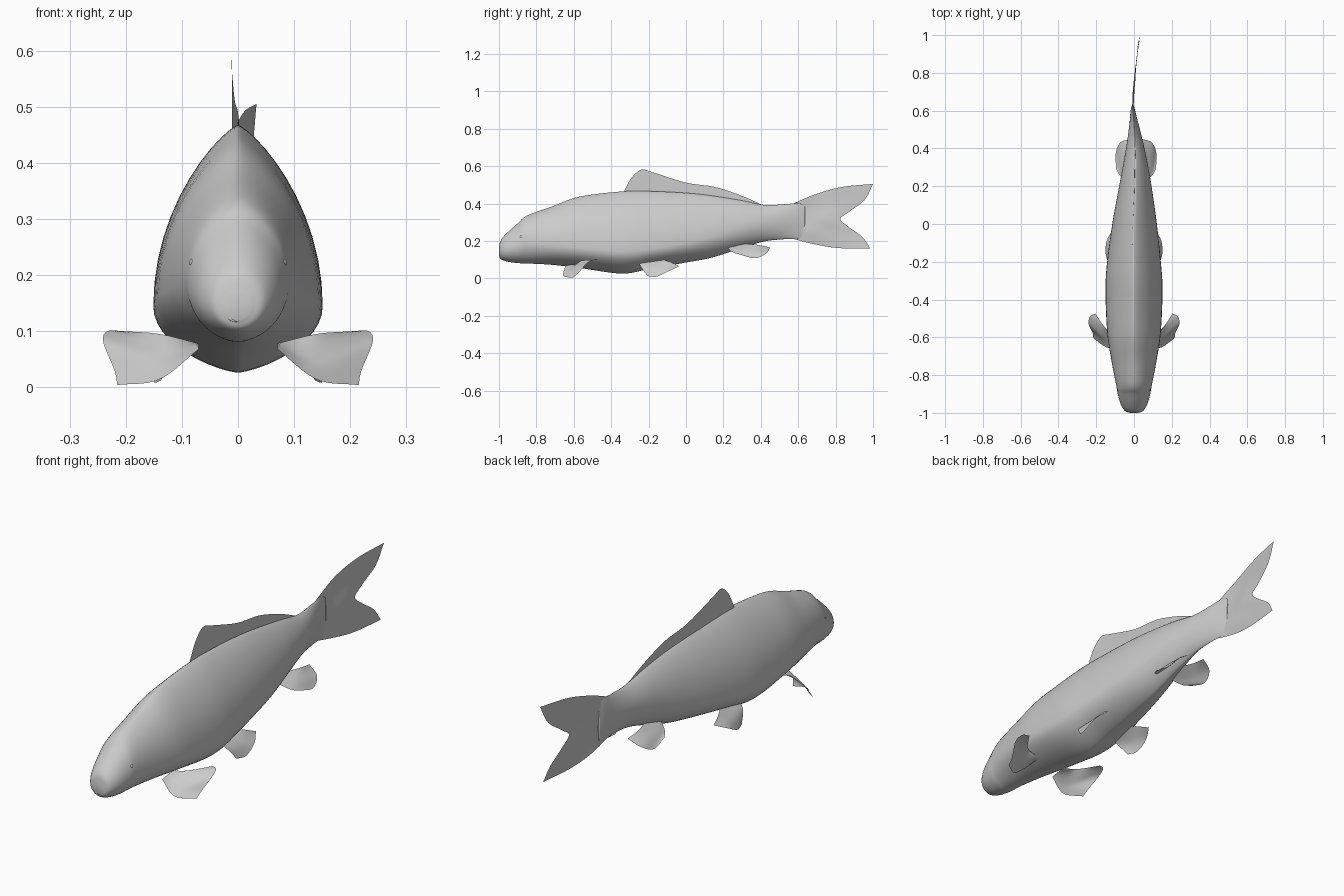
import bpy, bmesh, math
from mathutils import Vector

if "Cube" in bpy.data.objects:
    bpy.data.objects.remove(bpy.data.objects["Cube"])


def spline(pts, n):
    """Resample a list of tuples into n smooth points (Catmull-Rom)."""
    p = [Vector(q) for q in pts]
    out = []
    for k in range(n):
        t = k / (n - 1) * (len(p) - 1)
        i = min(int(t), len(p) - 2)
        f = t - i
        b, c = p[i], p[i + 1]
        a = p[i - 1] if i else b * 2 - c
        d = p[i + 2] if i + 2 < len(p) else c * 2 - b
        out.append(0.5 * (b * 2 + (c - a) * f + (a * 2 - b * 5 + c * 4 - d) * f ** 2
                          + (b * 3 - a - c * 3 + d) * f ** 3))
    return out


def mesh_from_rows(name, rows, closed=False):
    """Skin a grid of points; closed rows become capped rings."""
    bm = bmesh.new()
    grid = [[bm.verts.new(v) for v in r] for r in rows]
    n = len(grid[0])
    for r0, r1 in zip(grid, grid[1:]):
        for j in range(n if closed else n - 1):
            k = (j + 1) % n
            bm.faces.new((r0[j], r0[k], r1[k], r1[j]))
    if closed:
        bm.faces.new(grid[0])
        bm.faces.new(grid[-1])
    bmesh.ops.recalc_face_normals(bm, faces=bm.faces)
    me = bpy.data.meshes.new(name)
    bm.to_mesh(me)
    bm.free()
    me.polygons.foreach_set("use_smooth", [True] * len(me.polygons))
    ob = bpy.data.objects.new(name, me)
    bpy.context.collection.objects.link(ob)
    return ob


def fin(name, rows, n=20, m=12):
    """Fin sheet through root, middle and tip curves."""
    rows = [spline(r, n) for r in rows]
    cols = [spline([r[j] for r in rows], m) for j in range(n)]
    return mesh_from_rows(name, cols)


def fin_pair(name, rows, cx=0.0):
    for side, s in (("right", 1), ("left", -1)):
        fin(f"{name}_{side}", [[(cx + s * x, y, z) for x, y, z in r] for r in rows])


# Body stations: (y, top z, bottom z, half width, x offset, height of widest point)
stations = [
    (-1.0, .165, .12, .022, 0, .5),
    (-.99, .205, .103, .048, 0, .48),
    (-.955, .245, .09, .070, 0, .45),
    (-.90, .294, .082, .086, 0, .43),
    (-.85, .336, .08, .095, 0, .42),
    (-.72, .383, .073, .120, 0, .34),
    (-.57, .437, .056, .142, 0, .28),
    (-.34, .465, .026, .151, 0, .27),
    (-.18, .466, .055, .140, 0, .25),
    (0, .457, .085, .118, .003, .28),
    (.14, .442, .112, .096, .006, .33),
    (.29, .418, .16, .070, .008, .4),
    (.42, .393, .198, .045, .006, .48),
    (.53, .397, .21, .024, 0, .5),
    (.60, .402, .212, .012, -.006, .5),
    (.635, .385, .225, .003, -.006, .5),
]


def ring(st, n=48):
    """Teardrop section, rounder at the head and slimmer along the back."""
    y, zt, zb, w, xo, c = st
    k_head = min(1, max(0, (y + 1) / .5))
    pts = []
    for k in range(n):
        a = 2 * math.pi * k / n
        ca, sa = math.cos(a), math.sin(a)
        power = 1.0 + k_head * (.6 if sa > 0 else .45)
        h = c + sa * ((1 - c) if sa > 0 else c)
        pts.append((xo + w * math.copysign(abs(ca) ** power, ca), y, zb + h * (zt - zb)))
    return pts


body = mesh_from_rows("body", [ring(s) for s in spline(stations, 91)], closed=True)

# Dorsal fin
base = [(-.01, -.33, .45), (-.01, -.15, .455), (-.006, 0, .445), (.003, .2, .42), (.008, .41, .385)]
edge = [(-.01, -.33, .467), (-.01, -.29, .54), (-.011, -.237, .582), (-.011, -.18, .568),
        (-.006, 0, .512), (0, .15, .49), (.004, .29, .445), (.008, .41, .392)]
fin("dorsal_fin", [base, edge], n=36, m=6)

# Forked tail fin
fin("tail_fin", [
    [(-.006, .56, .395), (-.006, .56, .305), (-.006, .56, .215)],
    [(-.006, .70, .453), (-.008, .67, .38), (-.004, .66, .31), (0, .66, .25), (-.004, .69, .182)],
    [(.010, .84, .49), (.004, .80, .40), (.006, .75, .315), (.006, .78, .25), (.010, .82, .162)],
    [(.033, 1.0, .505), (.025, .955, .42), (.012, .87, .355), (.010, .825, .318),
     (.014, .87, .275), (.020, .945, .22), (.028, .985, .16)],
], n=30, m=18)

# Paired fins under the belly
fin_pair("pectoral_fin", [
    [(.07, -.645, .068), (.07, -.61, .074), (.07, -.565, .078)],
    [(.14, -.655, .014), (.14, -.61, .052), (.14, -.56, .095)],
    [(.215, -.605, .004), (.22, -.575, .03), (.24, -.53, .08), (.233, -.49, .1), (.205, -.475, .1)],
])
fin_pair("pelvic_fin", [
    [(.08, -.26, .1), (.08, -.2, .1), (.075, -.14, .105)],
    [(.118, -.24, .06), (.122, -.17, .062), (.1, -.09, .09)],
    [(.137, -.205, .012), (.15, -.155, .01), (.145, -.09, .04), (.115, -.035, .066)],
])
fin_pair("anal_fin", [
    [(.03, .215, .17), (.03, .26, .175), (.025, .32, .185)],
    [(.08, .25, .14), (.075, .31, .15), (.04, .38, .18)],
    [(.105, .29, .127), (.108, .37, .108), (.085, .43, .135), (.033, .45, .166)],
], cx=.011)

# Eyes
for side, s in (("right", 1), ("left", -1)):
    bpy.ops.mesh.primitive_uv_sphere_add(segments=16, ring_count=10, radius=.008,
                                         location=(s * .079, -.88, .222))
    bpy.context.object.name = f"eye_{side}"
    bpy.ops.object.shade_smooth()

# Lips
bpy.ops.mesh.primitive_torus_add(major_radius=.011, minor_radius=.004, major_segments=20,
                                 minor_segments=8, location=(-.004, -.996, .125),
                                 rotation=(math.pi / 2, 0, 0))
bpy.context.object.name = "lips"
bpy.context.object.scale = (1, .6, 1)
bpy.ops.object.shade_smooth()
